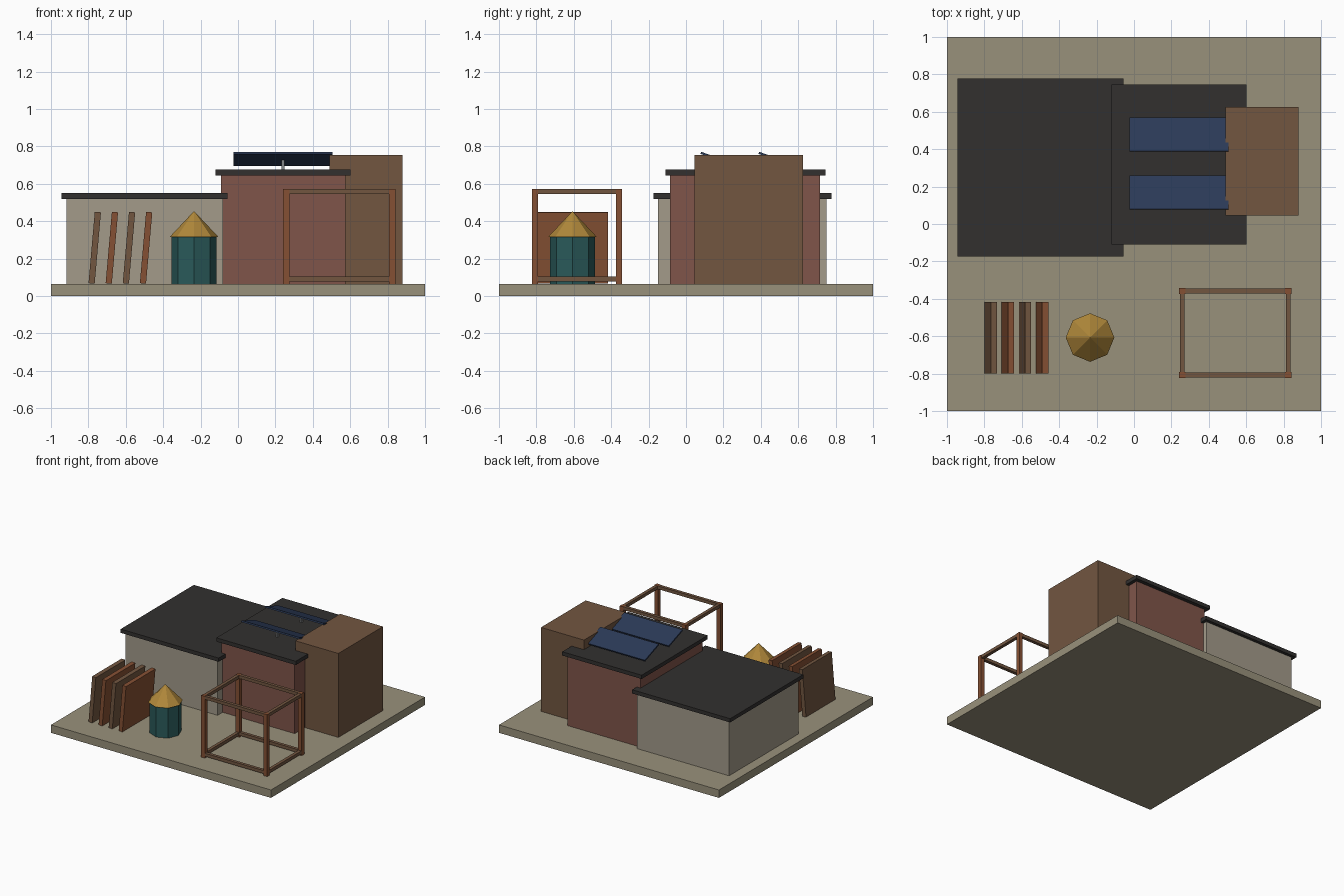
import bpy
from math import radians

if "Cube" in bpy.data.objects:
    bpy.data.objects.remove(bpy.data.objects["Cube"])


def material(name, hex_code):
    m = bpy.data.materials.new(name)
    srgb = [int(hex_code[i:i + 2], 16) / 255 for i in (0, 2, 4)]
    m.diffuse_color = [((c + 0.055) / 1.055) ** 2.4 for c in srgb] + [1]
    m.use_nodes = True
    m.node_tree.nodes["Principled BSDF"].inputs["Base Color"].default_value = m.diffuse_color
    return m


SOIL = material("soil", "99917B")
PLASTER = material("plaster", "A39B8A")
BRICK = material("brick", "80554A")
ROOF = material("roofing", "32302F")
TIMBER = material("timber", "725640")
RUST = material("rust", "855033")
PANEL = material("solar_blue", "2B3A57")
STEEL = material("steel", "85888A")
TEAL = material("teal", "2A5A5A")
OCHRE = material("ochre", "B0883A")

GROUND = 0.065


def finish(name, mat):
    ob = bpy.context.object
    ob.name = name
    ob.data.materials.append(mat)
    return ob


def box(name, center, size, mat, rot=(0, 0, 0)):
    bpy.ops.mesh.primitive_cube_add(size=1, location=center, rotation=rot)
    bpy.context.object.scale = size
    return finish(name, mat)


def block(name, x, y, z, mat):
    spans = (x, y, z)
    return box(name, [(a + b) / 2 for a, b in spans], [b - a for a, b in spans], mat)


# Ground slab
block("ground_slab", (-1, 1), (-1, 1), (0, GROUND), SOIL)

# Buildings with overhanging flat roofs
block("low_hall", (-0.918, -0.08), (-0.15, 0.752), (GROUND, 0.52), PLASTER)
block("low_hall_roof", (-0.945, -0.055), (-0.173, 0.777), (0.52, 0.551), ROOF)
block("brick_hall", (-0.09, 0.575), (-0.085, 0.717), (GROUND, 0.645), BRICK)
block("brick_hall_roof", (-0.12, 0.602), (-0.11, 0.747), (0.645, 0.676), ROOF)
block("timber_tower", (0.49, 0.88), (0.046, 0.625), (GROUND, 0.755), TIMBER)

# Tilted solar panels on short posts
for i, y in enumerate((0.1685, 0.4785)):
    box(f"solar_panel_{i}", (0.24, y, 0.733), (0.53, 0.19, 0.012), PANEL,
        (radians(-20), 0, 0))
    box(f"panel_post_{i}", (0.24, y, 0.701), (0.016, 0.016, 0.055), STEEL)

# Leaning boards
for i in range(4):
    box(f"leaning_board_{i}", (-0.766 + 0.0915 * i, -0.608, 0.258),
        (0.033, 0.382, 0.383), RUST if i % 2 else TIMBER, (0, radians(5), 0))

# Eight-sided water tank with pointed cap
bpy.ops.mesh.primitive_cylinder_add(vertices=8, radius=0.12, depth=0.253,
                                    location=(-0.235, -0.607, 0.1915))
finish("tank_body", TEAL)
bpy.ops.mesh.primitive_cone_add(vertices=8, radius1=0.13, radius2=0, depth=0.138,
                                location=(-0.235, -0.607, 0.385))
finish("tank_cap", OCHRE)

# Open timber frame: corner posts joined by top and bottom rails
XS, YS = (0.258, 0.825), (-0.807, -0.358)
for i, x in enumerate(XS):
    for j, y in enumerate(YS):
        box(f"frame_post_{i}{j}", (x, y, 0.319), (0.033, 0.033, 0.508), RUST)
for k, z in enumerate((0.091, 0.559)):
    for j, y in enumerate(YS):
        box(f"frame_long_rail_{k}{j}", (sum(XS) / 2, y, z),
            (XS[1] - XS[0], 0.026, 0.026), TIMBER)
    for i, x in enumerate(XS):
        box(f"frame_short_rail_{k}{i}", (x, sum(YS) / 2, z),
            (0.026, YS[1] - YS[0], 0.026), TIMBER)
